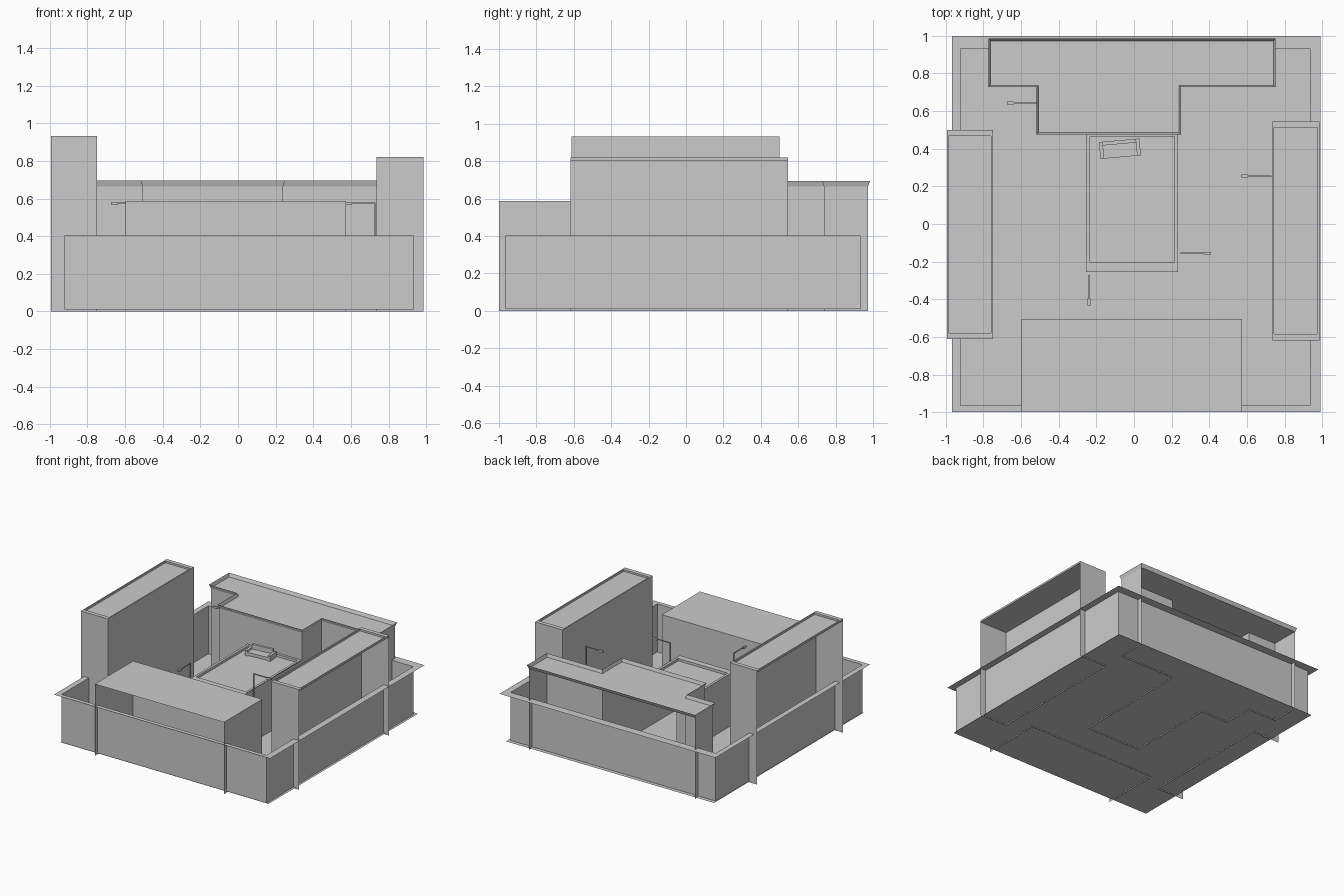
import bpy, bmesh, math
from mathutils import Matrix

if "Cube" in bpy.data.objects:
    bpy.data.objects.remove(bpy.data.objects["Cube"])


def finish(name, bm):
    bmesh.ops.remove_doubles(bm, verts=bm.verts, dist=1e-5)
    me = bpy.data.meshes.new(name)
    bm.to_mesh(me)
    bm.free()
    ob = bpy.data.objects.new(name, me)
    bpy.context.collection.objects.link(ob)
    return ob


def strip(bm, a, b, closed=False):
    """Quads between two matching 3D point lists."""
    n = len(a)
    for i in range(n if closed else n - 1):
        j = (i + 1) % n
        bm.faces.new([bm.verts.new(p) for p in (a[i], a[j], b[j], b[i])])


def at(path, z):
    return [(x, y, z) for x, y in path]


def face(bm, path, z):
    bm.faces.new([bm.verts.new(p) for p in at(path, z)])


def rect(x0, x1, y0, y1):
    return [(x0, y0), (x1, y0), (x1, y1), (x0, y1)]


def box(bm, x0, x1, y0, y1, z0, z1):
    m = Matrix.Translation(((x0 + x1) / 2, (y0 + y1) / 2, (z0 + z1) / 2))
    bmesh.ops.create_cube(bm, size=1, matrix=m @ Matrix.Diagonal((x1 - x0, y1 - y0, z1 - z0, 1)))


# floor plate
bm = bmesh.new()
face(bm, rect(-0.93, 0.955, -0.968, 0.965), 0.01)
finish("floor_plate", bm)

# perimeter wall with outward ledge
bm = bmesh.new()
wall = rect(-0.922, 0.936, -0.965, 0.932)
strip(bm, at(wall, 0.01), at(wall, 0.403), True)
strip(bm, at(wall, 0.403), at(rect(-0.967, 0.99, -1, 1), 0.403), True)
finish("perimeter_wall", bm)


# side blocks: open on the outer side, recessed roof behind a rim
def side_block(name, outer, inner, open_x, y0, y1, top):
    bm = bmesh.new()
    full = rect(*sorted((open_x, inner)), y0, y1)
    path = [(open_x, y0), (inner, y0), (inner, y1), (open_x, y1)]
    roof = top - 0.015
    strip(bm, at(path, 0), at(path, roof))
    strip(bm, at(full, roof), at(full, top), True)
    a, b = sorted((open_x, inner))
    rim = rect(a + 0.01, b - 0.01, y0 + 0.033, y1 - 0.033)
    strip(bm, at(full, top), at(rim, top), True)
    strip(bm, at(rim, top), at(rim, roof), True)
    face(bm, full, roof)
    finish(name, bm)


side_block("left_block", -1, -0.75, -0.995, -0.612, 0.5, 0.932)
side_block("right_block", 1, 0.735, 0.985, -0.618, 0.545, 0.82)

# front block, open at the front
bm = bmesh.new()
path = [(-0.597, -1), (-0.597, -0.505), (0.573, -0.505), (0.573, -1)]
strip(bm, at(path, 0), at(path, 0.588))
face(bm, path, 0.588)
finish("front_block", bm)

# back block: lower walls run round the terrace, upper walls form a T
bm = bmesh.new()
lower = [(0.742, 0.972), (0.742, 0.737), (0.24, 0.737), (0.235, -0.255), (-0.255, -0.255),
         (-0.255, 0.485), (-0.508, 0.485), (-0.508, 0.737), (-0.762, 0.737), (-0.762, 0.972)]
upper = lower[:3] + [(0.24, 0.485)] + lower[6:]
strip(bm, at(lower, 0), at(lower, 0.44))
strip(bm, at(upper, 0.42), at(upper, 0.665))
face(bm, upper, 0.668)
finish("back_block", bm)

# flared roof edge of the back block
bm = bmesh.new()
d = 0.01
flare = [(0.752, 0.985), (0.752, 0.737 - d), (0.24 + d, 0.737 - d), (0.24 + d, 0.485 - d),
         (-0.508 - d, 0.485 - d), (-0.508 - d, 0.737 - d), (-0.772, 0.737 - d), (-0.772, 0.985)]
strip(bm, at(upper, 0.665), at(flare, 0.695), True)
finish("back_roof_edge", bm)

# terrace with raised rim
bm = bmesh.new()
t_out = rect(-0.255, 0.235, -0.255, 0.485)
t_in = rect(-0.235, 0.215, -0.205, 0.465)
strip(bm, at(t_out, 0.44), at(t_in, 0.44), True)
strip(bm, at(t_in, 0.44), at(t_in, 0.42), True)
face(bm, t_in, 0.42)
finish("terrace", bm)

# sofa on the terrace, slightly turned
bm = bmesh.new()
box(bm, -0.09, 0.09, -0.045, 0.03, 0.005, 0.03)
box(bm, -0.09, 0.09, 0.025, 0.045, 0.005, 0.068)
for s in (-1, 1):
    box(bm, *sorted((s * 0.088, s * 0.108)), -0.045, 0.045, 0, 0.045)
sofa = finish("sofa", bm)
sofa.location = (-0.075, 0.4, 0.42)
sofa.rotation_euler.z = math.radians(5)


# lamps: post, arm and wider head
def lamp(name, x, y, angle):
    bm = bmesh.new()
    box(bm, -0.004, 0.004, -0.004, 0.004, 0.01, 0.58)
    box(bm, 0, 0.125, -0.003, 0.003, 0.573, 0.58)
    box(bm, 0.12, 0.158, -0.007, 0.007, 0.566, 0.582)
    ob = finish(name, bm)
    ob.location = (x, y, 0)
    ob.rotation_euler.z = math.radians(angle)


lamp("lamp_back_left", -0.517, 0.643, 180)
lamp("lamp_right", 0.727, 0.255, 180)
lamp("lamp_terrace_right", 0.252, -0.155, 0)
lamp("lamp_terrace_front", -0.239, -0.275, -90)
